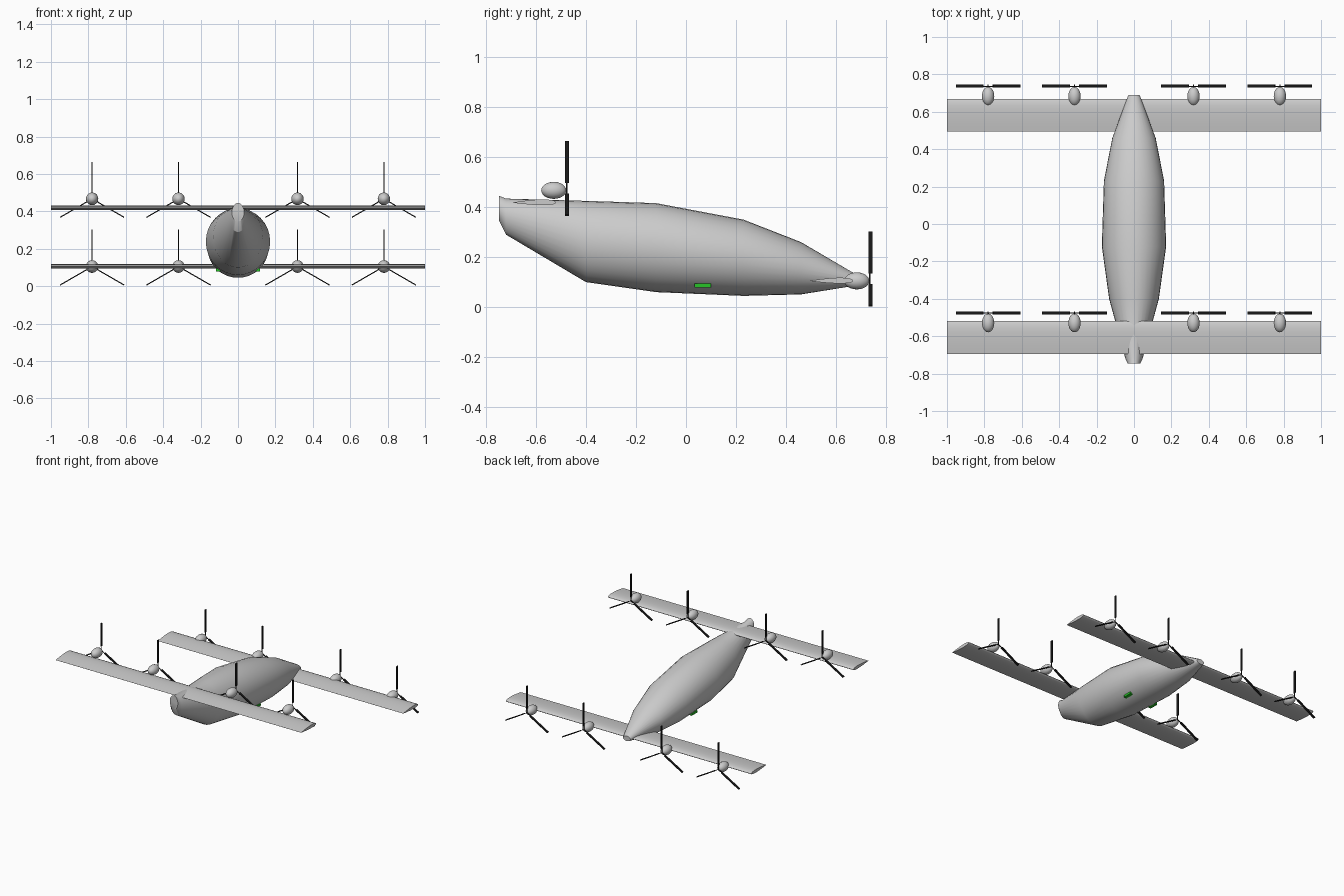
import bpy, bmesh
from math import sin, cos, pi, radians, sqrt
from mathutils import Matrix, Vector

if "Cube" in bpy.data.objects:
    bpy.data.objects.remove(bpy.data.objects["Cube"])


def material(name, color):
    m = bpy.data.materials.new(name)
    m.diffuse_color = color
    m.use_nodes = True
    m.node_tree.nodes["Principled BSDF"].inputs["Base Color"].default_value = m.diffuse_color
    return m


BLACK = material("black", (0.01, 0.01, 0.01, 1))
GREEN = material("green", (0.02, 0.55, 0.02, 1))


def finish(name, bm, mat=None, smooth=None):
    bmesh.ops.recalc_face_normals(bm, faces=bm.faces)
    me = bpy.data.meshes.new(name)
    bm.to_mesh(me)
    bm.free()
    ob = bpy.data.objects.new(name, me)
    bpy.context.collection.objects.link(ob)
    if mat:
        me.materials.append(mat)
    if smooth:
        bpy.ops.object.select_all(action='DESELECT')
        ob.select_set(True)
        bpy.context.view_layer.objects.active = ob
        bpy.ops.object.shade_smooth_by_angle(angle=radians(smooth))
    return ob


def loft(name, rings, smooth):
    # skin a list of closed rings and cap both ends
    bm = bmesh.new()
    loops = [[bm.verts.new(p) for p in r] for r in rings]
    n = len(loops[0])
    for a, b in zip(loops, loops[1:]):
        for i in range(n):
            j = (i + 1) % n
            bm.faces.new((a[i], a[j], b[j], b[i]))
    bm.faces.new(loops[0])
    bm.faces.new(loops[-1])
    return finish(name, bm, smooth=smooth)


def box(bm, center, size, rot=Matrix()):
    m = rot @ Matrix.Translation(center) @ Matrix.Diagonal((*size, 1))
    bmesh.ops.create_cube(bm, size=1, matrix=m)


# Fuselage: elliptical stations (y, bottom z, top z, half width)
stations = [(-0.747, 0.345, 0.445, 0.033), (-0.72, 0.29, 0.434, 0.046),
            (-0.40, 0.10, 0.425, 0.133), (-0.12, 0.06, 0.416, 0.172),
            (0.23, 0.045, 0.35, 0.161), (0.46, 0.051, 0.26, 0.116),
            (0.69, 0.088, 0.125, 0.03)]
SIDES = 32
rings = [[(w * cos(2 * pi * i / SIDES), y,
           (lo + hi) / 2 + (hi - lo) / 2 * sin(2 * pi * i / SIDES))
          for i in range(SIDES)] for y, lo, hi, w in stations]
loft("fuselage", rings, 30)


# Wings: airfoil swept across the span, leading edge at +y
def wing(name, lead, z, chord=0.175, thick=0.026):
    def half(t):
        return thick * (1.485 * sqrt(t) - 0.63 * t - 1.758 * t**2
                        + 1.4215 * t**3 - 0.5075 * t**4) * 1.0
    ts = [0, 0.02, 0.08, 0.2, 0.35, 0.55, 0.78, 1]
    prof = [(lead - chord * t, z + half(t)) for t in ts]
    prof += [(lead - chord * t, z - half(t) * 0.8) for t in reversed(ts[1:])]
    loft(name, [[(x, y, h) for y, h in prof] for x in (-1, 1)], 40)


wing("nose_wing", 0.669, 0.105)
wing("tail_wing", -0.519, 0.418)


# Motor pods and three-bladed propellers
def motor(name, x, y, z):
    bm = bmesh.new()
    m = (Matrix.Translation((x, y, z)) @ Matrix.Diagonal((0.033, 0.05, 0.034, 1))
         @ Matrix.Rotation(pi / 2, 4, 'X'))
    bmesh.ops.create_uvsphere(bm, u_segments=20, v_segments=12, radius=1, matrix=m)
    finish(name + "_pod", bm, smooth=40)
    bm = bmesh.new()
    for k in range(3):
        rot = (Matrix.Translation((x, y + 0.054, z))
               @ Matrix.Rotation(2 * pi * k / 3, 4, 'Y'))
        box(bm, (0, 0, 0.114), (0.006, 0.016, 0.168), rot)
        box(bm, (0, -0.002, 0.02), (0.004, 0.005, 0.04), rot)
    finish(name + "_propeller", bm, BLACK)


for x in (-0.78, -0.318, 0.318, 0.78):
    motor("nose_motor", x, 0.683, 0.105)
    motor("tail_motor", x, -0.529, 0.467)

# Green side lights low on the fuselage
for s in (-1, 1):
    bm = bmesh.new()
    box(bm, (s * 0.105, 0.067, 0.087), (0.024, 0.066, 0.015))
    finish("side_light", bm, GREEN)
